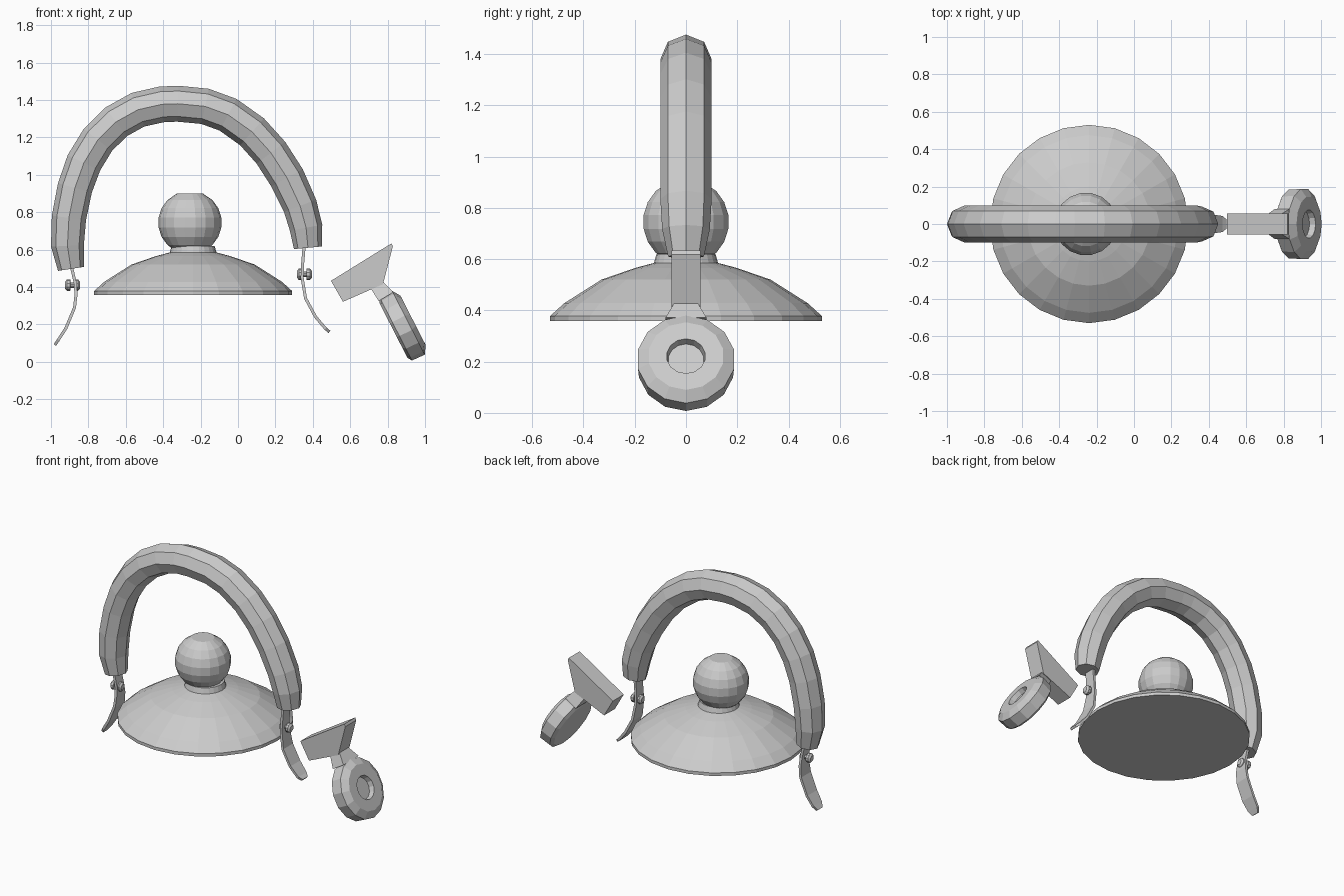
import bpy, bmesh, math
from mathutils import Matrix, Vector

if "Cube" in bpy.data.objects:
    bpy.data.objects.remove(bpy.data.objects["Cube"])


def finish(name, bm, matrix=None):
    if matrix:
        bm.transform(matrix)
    bmesh.ops.recalc_face_normals(bm, faces=bm.faces)
    mesh = bpy.data.meshes.new(name)
    bm.to_mesh(mesh)
    bm.free()
    ob = bpy.data.objects.new(name, mesh)
    bpy.context.collection.objects.link(ob)
    return ob


def loft(name, rings, matrix=None):
    """Skin a list of equal-length closed rings and cap both ends."""
    bm = bmesh.new()
    loops = [[bm.verts.new(p) for p in ring] for ring in rings]
    n = len(loops[0])
    for a, b in zip(loops, loops[1:]):
        for i in range(n):
            j = (i + 1) % n
            bm.faces.new((a[i], a[j], b[j], b[i]))
    bm.faces.new(loops[0])
    bm.faces.new(loops[-1])
    return finish(name, bm, matrix)


def lathe(name, profile, sides, centre, axis=(0, 0, 1)):
    """Turn (radius, height) points around an axis through centre."""
    rings = [[(r * math.cos(2 * math.pi * i / sides),
               r * math.sin(2 * math.pi * i / sides), h) for i in range(sides)]
             for r, h in profile]
    ax = Vector(axis).normalized()
    y = Vector((0, 1, 0))
    rot = Matrix((y.cross(ax), y, ax)).transposed().to_4x4()
    return loft(name, rings, Matrix.Translation(centre) @ rot)


def sweep(name, path, section):
    """Sweep a unit section along (x, z, half_thickness, half_width) points."""
    rings = []
    for i, (x, z, t, w) in enumerate(path):
        a, b = path[max(i - 1, 0)], path[min(i + 1, len(path) - 1)]
        d = Vector((b[0] - a[0], 0, b[1] - a[1])).normalized()
        nrm = Vector((-d.z, 0, d.x))
        rings.append([Vector((x, 0, z)) + nrm * (u * t) + Vector((0, v * w, 0))
                      for u, v in section])
    return loft(name, rings)


def prism(name, outline, half_widths):
    """Solid between y = -w and +w over an x-z outline."""
    return loft(name, [[(x, s * w, z) for (x, z), w in zip(outline, half_widths)]
                       for s in (-1, 1)])


# Domed base disc with neck
lathe("base_dome", [(.53, .358), (.53, .378), (.475, .428), (.33, .52), (.20, .565),
                    (.125, .585), (.115, .62)], 24, (-.24, 0, 0))

# Ball on top, cut flat at both poles
ball = [(.17 * math.cos(math.radians(a)), .745 + .17 * math.sin(math.radians(a)))
        for a in (-62, -45, -27, -9, 9, 27, 45, 66)]
lathe("ball", ball, 18, (-.257, 0, 0))

# Padded arch, octagonal section
octagon = [(math.cos(math.pi * k / 4), math.sin(math.pi * k / 4)) for k in range(8)]
T, W = .096, .1
sweep("padded_arch", [
    (-.893, .497, .07, .07), (-.912, .62, .088, .093), (-.904, .77, .092, W),
    (-.872, .93, .094, W), (-.824, 1.064, T, W), (-.749, 1.187, T, W),
    (-.652, 1.283, T, W), (-.535, 1.348, T, W), (-.406, 1.377, T, W),
    (-.321, 1.38, T, W), (-.176, 1.366, T, W), (-.053, 1.321, T, W),
    (.075, 1.23, T, W), (.176, 1.118, T, W), (.262, .984, T, W),
    (.332, .834, .092, W), (.364, .717, .088, .093), (.374, .61, .075, .07)], octagon)

# Bent metal strips hanging from the arch ends
square = [(1, 1), (1, -1), (-1, -1), (-1, 1)]
t = .008
sweep("left_strip", [(-.893, .52, t, .035), (-.870, .42, t, .037), (-.866, .36, t, .045),
                     (-.874, .29, t, .05), (-.92, .18, t, .05), (-.96, .118, t, .043),
                     (-.979, .09, t, .025)], square)
sweep("right_strip", [(.355, .63, t, .035), (.346, .53, t, .036), (.343, .45, t, .04),
                      (.361, .34, t, .05), (.415, .24, t, .05), (.468, .178, t, .043),
                      (.489, .16, t, .025)], square)

# Pivot knobs through the strips
knob = [(.018, -.04), (.03, -.03), (.03, -.012), (.014, -.01), (.014, .01),
        (.03, .012), (.03, .03), (.018, .04)]
for name, x, z in (("left_knob", -.885, .41), ("right_knob", .355, .468)):
    lathe(name, knob, 10, (x, 0, z), (1, 0, 0))

# Separate earpiece: wedge bracket, flared neck and tilted round pad
prism("bracket", [(.497, .433), (.82, .633), (.828, .618), (.775, .415), (.561, .321)],
      [.057] * 5)
prism("bracket_neck", [(.705, .40), (.775, .43), (.83, .372), (.752, .325)],
      [.045, .045, .08, .08])
lathe("round_pad", [(.165, 0), (.188, .015), (.192, .09), (.148, .118), (.076, .118),
                    (.07, .085)], 14, (.831, 0, .168), (.89, 0, .455))
